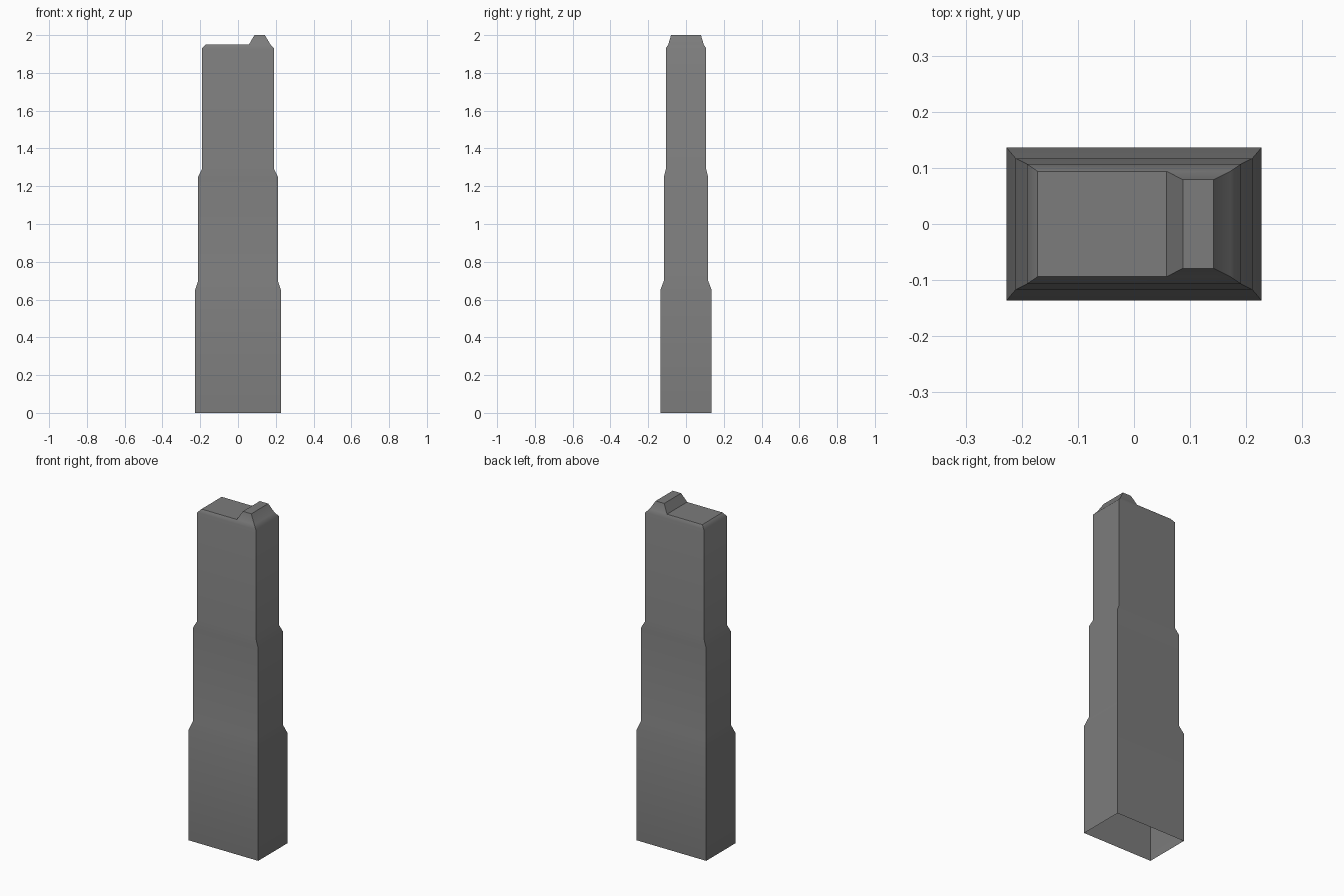
import bpy, bmesh, math

if "Cube" in bpy.data.objects:
    bpy.data.objects.remove(bpy.data.objects["Cube"])

bm = bmesh.new()


def ring(x0, x1, y, z):
    return [bm.verts.new(p) for p in ((x0, -y, z), (x1, -y, z), (x1, y, z), (x0, y, z))]


def bridge(a, b):
    for i in range(4):
        j = (i + 1) % 4
        bm.faces.new((a[i], a[j], b[j], b[i]))


# Stepped shaft, open underneath: half width, half depth, height
sections = [(0.227, 0.136, 0.0), (0.227, 0.136, 0.65), (0.211, 0.117, 0.70),
            (0.211, 0.117, 1.25), (0.191, 0.107, 1.29), (0.191, 0.107, 1.93)]
rings = [ring(-x, x, y, z) for x, y, z in sections]
for low, high in zip(rings, rings[1:]):
    bridge(low, high)

# Chamfer up to the roof, which is split where the raised block begins
SPLIT, ROOF_Y, ROOF_Z = 0.058, 0.094, 1.95
shaft_top = rings[-1]
roof = ring(-0.172, 0.172, ROOF_Y, ROOF_Z)
mid_f = bm.verts.new((SPLIT, -ROOF_Y, ROOF_Z))
mid_b = bm.verts.new((SPLIT, ROOF_Y, ROOF_Z))
a, b, c, d = shaft_top
e, f, g, h = roof
for loop in ((a, b, f, mid_f, e), (b, c, g, f), (c, d, h, mid_b, g),
             (d, a, e, h), (e, mid_f, mid_b, h)):
    bm.faces.new(loop)

# Raised tapered block on the right of the roof
block_top = ring(0.087, 0.142, 0.079, 2.0)
bridge([mid_f, f, g, mid_b], block_top)
bm.faces.new(block_top)

mesh = bpy.data.meshes.new("tower")
bm.to_mesh(mesh)
bm.free()
tower = bpy.data.objects.new("tower", mesh)
bpy.context.collection.objects.link(tower)

# Dark grey surface
dark = bpy.data.materials.new("dark_grey")
dark.diffuse_color = (0.2, 0.2, 0.2, 1)
dark.use_nodes = True
dark.node_tree.nodes["Principled BSDF"].inputs["Base Color"].default_value = dark.diffuse_color
mesh.materials.append(dark)

# Soft shading across the steps and roof chamfer, crisp corners
bpy.context.view_layer.objects.active = tower
tower.select_set(True)
bpy.ops.object.shade_smooth_by_angle(angle=math.radians(45))
